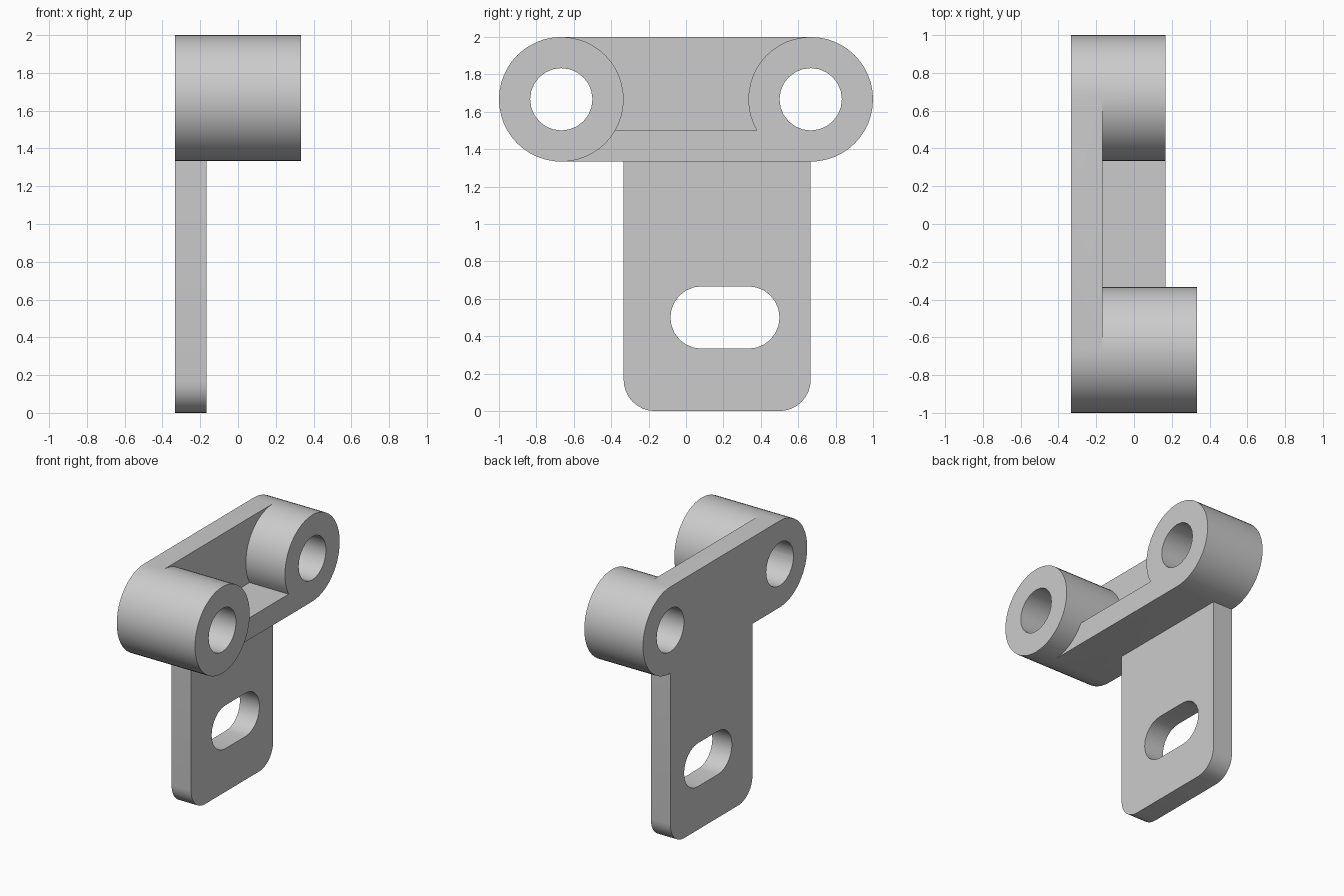
import bpy, bmesh
from math import sin, cos, pi

cube = bpy.data.objects.get("Cube")
if cube:
    bpy.data.objects.remove(cube, do_unlink=True)

# Bracket proportions, all multiples of one unit
U = 1 / 6
BACK, PLATE_X, BACK_BOSS_X, FRONT_BOSS_X = -2 * U, -U, U, 2 * U
BOSS_Y, BOSS_Z = 4 * U, 10 * U

grey = bpy.data.materials.new("light grey")
grey.use_nodes = True
colour = (0.6, 0.6, 0.6, 1)
grey.diffuse_color = colour
grey.node_tree.nodes["Principled BSDF"].inputs["Base Color"].default_value = colour


def arc(y, z, r, start, end, steps):
    """Points of an arc in the side plane, angles in quarter turns."""
    angles = [(start + (end - start) * i / steps) * pi / 2 for i in range(steps + 1)]
    return [(y + r * cos(a), z + r * sin(a)) for a in angles]


def circle(y, z, r, steps):
    return arc(y, z, r, 0, 4, steps)[:-1]


def slot(y0, y1, z, r, steps):
    return arc(y1, z, r, -1, 1, steps) + arc(y0, z, r, 1, 3, steps)


def prism(name, profile, x0, x1):
    """Extrude a side profile along x."""
    bm = bmesh.new()
    face = bm.faces.new([bm.verts.new((x0, y, z)) for y, z in profile])
    new = bmesh.ops.extrude_face_region(bm, geom=[face])["geom"]
    verts = [v for v in new if isinstance(v, bmesh.types.BMVert)]
    bmesh.ops.translate(bm, verts=verts, vec=(x1 - x0, 0, 0))
    bmesh.ops.recalc_face_normals(bm, faces=bm.faces)
    mesh = bpy.data.meshes.new(name)
    bm.to_mesh(mesh)
    bm.free()
    mesh.materials.append(grey)
    obj = bpy.data.objects.new(name, mesh)
    bpy.context.collection.objects.link(obj)
    return obj


def combine(target, tool, operation):
    """Apply a boolean and discard its tool."""
    bpy.context.view_layer.objects.active = target
    mod = target.modifiers.new(operation, "BOOLEAN")
    mod.operation, mod.object, mod.solver = operation, tool, "EXACT"
    bpy.ops.object.modifier_apply(modifier=mod.name)
    bpy.data.objects.remove(tool, do_unlink=True)


# Mounting plate: rounded bar on top, tab with rounded lower corners below
plate = (arc(BOSS_Y, BOSS_Z, 2 * U, -1, 1, 24)
         + arc(-BOSS_Y, BOSS_Z, 2 * U, 1, 3, 24)
         + [(-2 * U, 8 * U)]
         + arc(-U, U, U, 2, 3, 8)
         + arc(3 * U, U, U, 3, 4, 8))
bracket = prism("bracket", plate, BACK, PLATE_X)

# Long front boss, short back boss and the shelf joining them
bosses = ((-BOSS_Y, FRONT_BOSS_X), (BOSS_Y, BACK_BOSS_X))
for y, x in bosses:
    combine(bracket, prism("boss", circle(y, BOSS_Z, 2 * U, 48), BACK, x), "UNION")
shelf = [(-BOSS_Y, 8 * U), (BOSS_Y, 8 * U), (BOSS_Y, 9 * U), (-BOSS_Y, 9 * U)]
combine(bracket, prism("shelf", shelf, BACK, BACK_BOSS_X), "UNION")

# Pin bores and the adjustment slot
for y, x in bosses:
    combine(bracket, prism("bore", circle(y, BOSS_Z, U, 24), -1, 1), "DIFFERENCE")
combine(bracket, prism("slot", slot(U / 2, 2 * U, 3 * U, U, 12), -1, 1), "DIFFERENCE")

# Smooth curved walls, sharp rims
bpy.ops.object.select_all(action="DESELECT")
bracket.select_set(True)
bpy.context.view_layer.objects.active = bracket
bpy.ops.object.shade_smooth_by_angle(angle=pi / 6)
